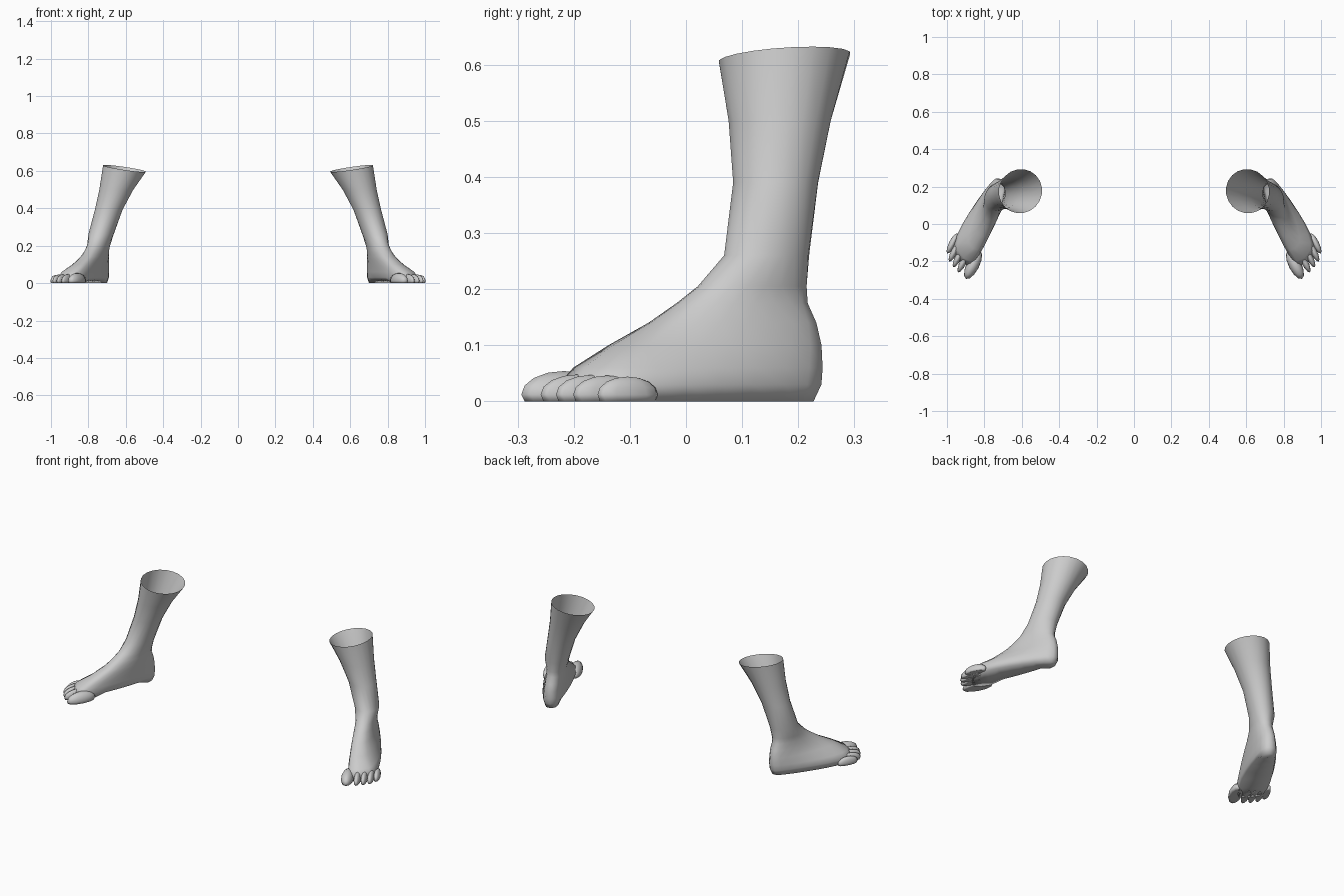
import bpy, bmesh, math

if "Cube" in bpy.data.objects:
    bpy.data.objects.remove(bpy.data.objects["Cube"])

skin = bpy.data.materials.new("plain_grey")
skin.diffuse_color = (0.6, 0.6, 0.6, 1)
skin.use_nodes = True
skin.node_tree.nodes["Principled BSDF"].inputs["Base Color"].default_value = skin.diffuse_color
HEEL = (0.73, 0.20)
C, S = 0.894, 0.447          # foot is turned outward
N = 20


def place(u, v, z):
    """u runs from heel to toes, v runs to the outer side."""
    return (HEEL[0] + S * u + C * v, HEEL[1] - C * u + S * v, z)


def finish(bm, name):
    bmesh.ops.recalc_face_normals(bm, faces=bm.faces)
    me = bpy.data.meshes.new(name)
    bm.to_mesh(me)
    bm.free()
    me.materials.append(skin)
    ob = bpy.data.objects.new(name, me)
    bpy.context.collection.objects.link(ob)
    for p in me.polygons:
        p.use_smooth = True
    ob.modifiers.new("other_side", 'MIRROR')
    return ob


# Height, back, front, centre at back / front, half width at back / front, roundness
LEVELS = [
    (0.00, -0.030, 0.435, 0.000, 0.000, 0.042, 0.088, 0.5),
    (0.03, -0.044, 0.445, 0.000, 0.000, 0.050, 0.096, 0.5),
    (0.06, -0.046, 0.420, 0.000, -0.008, 0.053, 0.088, 0.55),
    (0.10, -0.044, 0.350, 0.000, -0.030, 0.053, 0.065, 0.65),
    (0.14, -0.035, 0.275, -0.004, -0.037, 0.054, 0.055, 0.75),
    (0.175, -0.020, 0.222, -0.010, -0.035, 0.055, 0.050, 0.85),
    (0.205, -0.020, 0.182, -0.015, -0.030, 0.057, 0.050, 0.95),
    (0.26, -0.027, 0.130, -0.023, -0.023, 0.065, 0.065, 1),
    (0.39, -0.058, 0.096, -0.052, -0.052, 0.074, 0.074, 1),
    (0.50, -0.098, 0.086, -0.086, -0.086, 0.092, 0.092, 1),
    (0.613, -0.152, 0.086, -0.121, -0.121, 0.115, 0.115, 1),
]

# Foot and open lower leg, lofted through level outlines
bm = bmesh.new()
rings = []
for k, (z, ub, uf, cb, cf, wb, wf, p) in enumerate(LEVELS):
    ring = []
    for i in range(N):
        a = 2 * math.pi * i / N
        t = (1 - math.cos(a)) / 2
        s = math.sin(a)
        if abs(s) < 1e-6:
            s = 0
        v = cb + (cf - cb) * t + (wb + (wf - wb) * t) * math.copysign(abs(s) ** p, s)
        u = ub + (uf - ub) * t - 0.43 * v * t * t * max(0, 1 - z / 0.15)
        x, y, h = place(u, v, z)
        if k == 0 and s < -0.6 and 0.2 < t < 0.7:
            h = 0.018                                   # arch
        if k == len(LEVELS) - 1:
            h += 0.15 * (x - 0.607) + 0.07 * (y - 0.175)  # slanted rim
        ring.append(bm.verts.new((x, y, h)))
    rings.append(ring)
for r0, r1 in zip(rings, rings[1:]):
    for i in range(N):
        j = (i + 1) % N
        bm.faces.new((r0[i], r0[j], r1[j], r1[i]))
b = rings[0]
bm.faces.new((b[0], b[1], b[N - 1]))
for i in range(1, N // 2 - 1):
    bm.faces.new((b[i], b[i + 1], b[N - i - 1], b[N - i]))
bm.faces.new((b[N // 2 - 1], b[N // 2], b[N // 2 + 1]))
finish(bm, "foot_and_leg")

# Toes: flattened-bottom ellipsoids (tip, side position, half width, length, height)
TOES = {
    "big_toe": (0.517, -0.070, 0.034, 0.085, 0.042),
    "second_toe": (0.505, -0.017, 0.019, 0.075, 0.036),
    "third_toe": (0.492, 0.018, 0.018, 0.070, 0.035),
    "fourth_toe": (0.474, 0.051, 0.018, 0.068, 0.034),
    "little_toe": (0.440, 0.080, 0.018, 0.060, 0.032),
}
for name, (tip, side, w, length, height) in TOES.items():
    bm = bmesh.new()
    bmesh.ops.create_uvsphere(bm, u_segments=12, v_segments=8, radius=1)
    for vert in bm.verts:
        x, y, z = vert.co
        vert.co = place(tip - length + length * x, side + w * y,
                        max(0, 0.012 + height * z))
    finish(bm, name)
